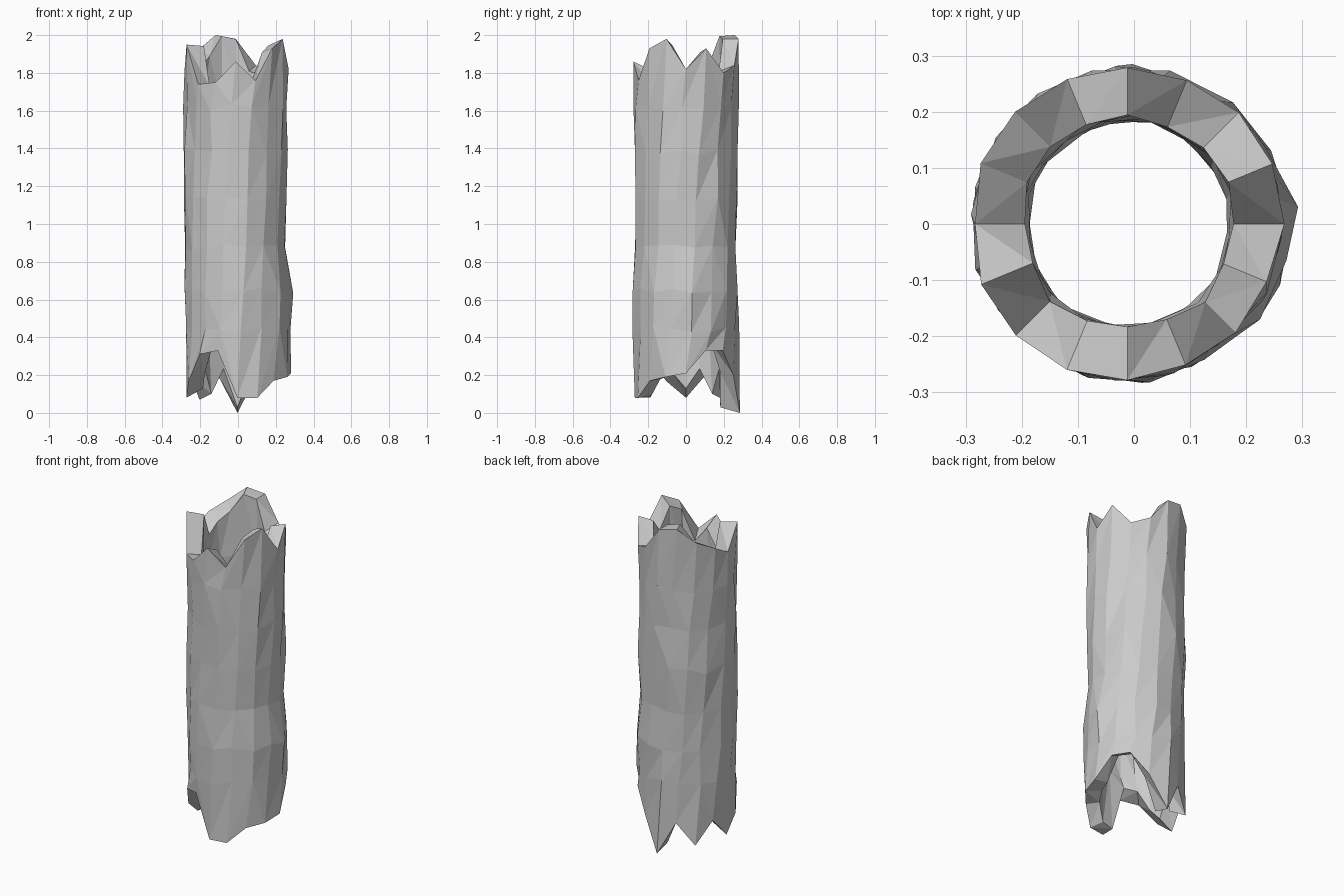
import bpy, bmesh, math, random

if "Cube" in bpy.data.objects:
    bpy.data.objects.remove(bpy.data.objects["Cube"])

random.seed(4)
N = 16
# Jagged rim heights every 22.5 degrees, counter-clockwise from +x
TOP = [1.82, 1.93, 1.80, 1.84, 1.98, 2.0, 1.92, 1.87, 1.81, 1.95, 1.74, 1.75, 1.86, 1.76, 1.93, 1.98]
BOTTOM = [.21, .33, .33, .20, 0, .20, .07, .20, .08, .17, .31, .33, .08, .08, .17, .19]
RINGS = [.44, .65, .88, 1.13, 1.38, 1.62]
# Mean bark radius and sideways drift at bottom rim, rings and top rim
OUTER = [.278, .278, .280, .271, .273, .273, .273, .275]
DRIFT = [-.003, -.004, -.004, -.014, -.014, -.015, -.015, -.012]
STEP = 2 * math.pi / N
LAST = len(OUTER) - 1


def wall(bm, inner):
    """One jagged tube; its grain twists by one column from bottom to top."""
    cols = []
    for i in range(N):
        lo, hi = BOTTOM[i], TOP[(i + 1) % N]
        if inner:
            lo += random.uniform(0, .05)
            hi -= random.uniform(0, .05)
        heights = [lo] + [z + random.uniform(-.02, .02) for z in RINGS] + [hi]
        col = []
        for k, z in enumerate(heights):
            rim = k in (0, LAST)
            a = STEP * (i + (k > 0)) if rim else STEP * (i + z / 2 + random.uniform(-.1, .1))
            if inner:
                r = .189 + random.uniform(-.008, .008)
            elif k == 2 and i == 0:
                r = .298          # knot bulge on the right
            else:
                r = OUTER[k] + random.uniform(-.008, .008)
            col.append(bm.verts.new((r * math.cos(a) + DRIFT[k], r * math.sin(a), z)))
        cols.append(col)
    return cols


def triangles(bm, a, b, c, d):
    if random.random() < .7:
        bm.faces.new((a, b, c))
        bm.faces.new((a, c, d))
    else:
        bm.faces.new((a, b, d))
        bm.faces.new((b, c, d))


# Hollow broken log: bark wall, inner wall and splintered rims
bm = bmesh.new()
bark = wall(bm, False)
core = wall(bm, True)
for i in range(N):
    j = (i + 1) % N
    for k in range(LAST):
        triangles(bm, bark[i][k], bark[j][k], bark[j][k + 1], bark[i][k + 1])
        triangles(bm, core[j][k], core[i][k], core[i][k + 1], core[j][k + 1])
    triangles(bm, bark[i][LAST], bark[j][LAST], core[j][LAST], core[i][LAST])
    triangles(bm, core[i][0], core[j][0], bark[j][0], bark[i][0])
bmesh.ops.recalc_face_normals(bm, faces=bm.faces[:])
mesh = bpy.data.meshes.new("hollow_log")
bm.to_mesh(mesh)
bm.free()
log = bpy.data.objects.new("hollow_log", mesh)
bpy.context.collection.objects.link(log)
